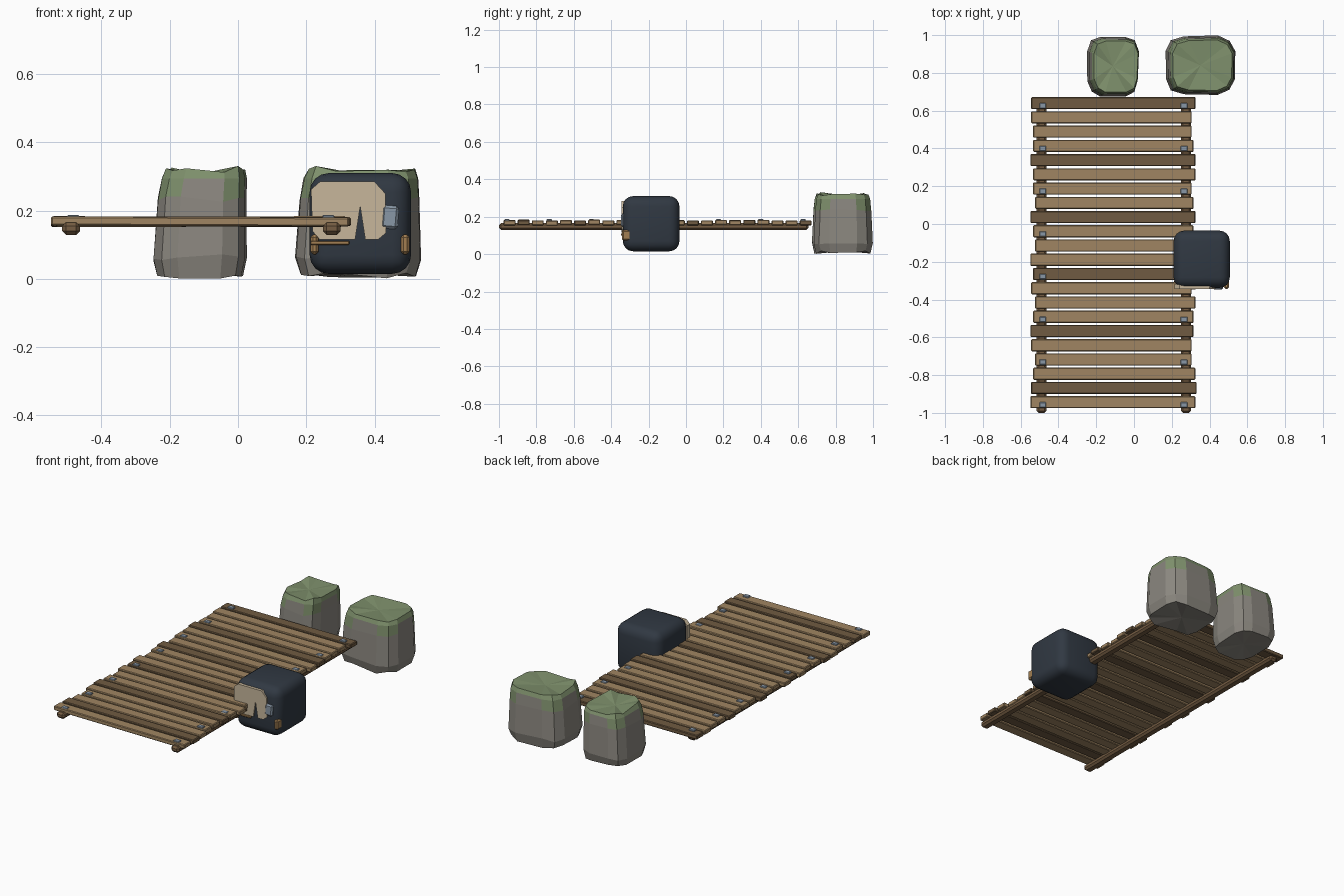
import bpy, bmesh, math, random
from mathutils import Vector, Matrix

cube = bpy.data.objects.get("Cube")
if cube:
    bpy.data.objects.remove(cube, do_unlink=True)
rng = random.Random(4)


def material(name, r, g, b):
    m = bpy.data.materials.new(name)
    m.use_nodes = True
    m.diffuse_color = (r, g, b, 1)
    m.node_tree.nodes["Principled BSDF"].inputs["Base Color"].default_value = (r, g, b, 1)
    return m


WOOD = material("light wood", .35, .235, .122)
DARK_WOOD = material("dark wood", .16, .104, .054)
RAIL_WOOD = material("rail wood", .18, .11, .056)
STONE = material("stone grey", .26, .245, .215)
MOSS = material("moss green", .21, .28, .15)
CHARCOAL = material("charcoal", .03, .04, .055)
CREAM = material("cream", .57, .47, .33)
STEEL = material("blue grey metal", .25, .31, .38)
TAN = material("tan", .36, .21, .085)


def finish(name, bm, *mats):
    bmesh.ops.recalc_face_normals(bm, faces=bm.faces)
    mesh = bpy.data.meshes.new(name)
    bm.to_mesh(mesh)
    bm.free()
    for m in mats:
        mesh.materials.append(m)
    obj = bpy.data.objects.new(name, mesh)
    bpy.context.collection.objects.link(obj)
    return obj


def box(name, lo, hi, mat, bevel=0, segments=1, tilt=0):
    """Bevelled box between two corners, optionally rolled about y."""
    lo, hi = Vector(lo), Vector(hi)
    bm = bmesh.new()
    bmesh.ops.create_cube(bm, size=1)
    bmesh.ops.scale(bm, vec=hi - lo, verts=bm.verts)
    if bevel:
        bmesh.ops.bevel(bm, geom=bm.edges[:], offset=bevel, segments=segments,
                        profile=.5, affect='EDGES')
    bmesh.ops.rotate(bm, matrix=Matrix.Rotation(tilt, 3, 'Y'), verts=bm.verts)
    bmesh.ops.translate(bm, vec=(lo + hi) / 2, verts=bm.verts)
    return finish(name, bm, mat)


# Walkway planks, counted from the back, with a fixing plate on every third one
for i in range(22):
    y = .64 - i * .0754
    left = -.548 + rng.choice((0, .004, .014, .025))
    right = .305 + rng.choice((0, .01, .02, .026))
    z = .168 + rng.uniform(-.002, .002)
    box(f"plank_{i + 1}", (left, y - .032, z - .013), (right, y + .032, z + .013),
        WOOD if i % 4 else DARK_WOOD, .004, tilt=rng.uniform(-.005, .005))
    if i % 3 == 0:
        for side, x in (("right", -.483), ("left", .265)):
            box(f"fixing_{side}_{i + 1}", (x - .018, y - .028, .176),
                (x + .018, y, .187), STEEL, .003)

# Rails carrying the planks
for side, x in (("right", -.489), ("left", .275)):
    box(f"rail_{side}", (x - .026, -1, .129), (x + .026, .655, .166), RAIL_WOOD, .011)


def boulder(name, cx, cy, rx, ry, top_shift, seed):
    """Faceted rounded-square rock: stacked rings, mossy top and upper corners."""
    r = random.Random(seed)
    n = 12
    wobble = [r.uniform(.96, 1.02) for _ in range(n)]
    rings = []
    bm = bmesh.new()
    for z, s, shift in ((.008, .92, 0), (.06, 1, 0), (.23, .95, .4),
                        (.295, .91, .8), (.315, .85, 1)):
        ring = []
        for k in range(n):
            a = math.tau * (k + .5) / n
            c, d = math.cos(a), math.sin(a)
            corner = abs(c * d) * 2
            px = math.copysign(abs(c) ** .55, c) * rx * s * wobble[k]
            py = math.copysign(abs(d) ** .55, d) * ry * s * wobble[k]
            dz = r.uniform(-.007, .012) + (corner - .6) * .012 * (z > .25)
            ring.append(bm.verts.new((cx + px + top_shift * shift, cy + py, max(0, z + dz * (z != .295)))))
        rings.append(ring)
    for level, (low, high) in enumerate(zip(rings, rings[1:])):
        for k in range(n):
            f = bm.faces.new((low[k], low[(k + 1) % n], high[(k + 1) % n], high[k]))
            a = math.tau * (k + 1) / n
            mossy_corner = abs(math.sin(2 * a)) > .5
            f.material_index = int(level == 3 or (level == 2 and mossy_corner))
    # Slightly sunken top and hollow underside
    for ring, z, index in ((rings[-1], .308, 1), (rings[0], .016, 0)):
        hub = bm.verts.new((cx, cy, z))
        for k in range(n):
            bm.faces.new((ring[k], ring[(k + 1) % n], hub)).material_index = index
    return finish(name, bm, STONE, MOSS)


boulder("boulder_right", -.112, .835, .138, .165, .016, 2)
boulder("boulder_left", .352, .84, .192, .162, .01, 7)

# Rounded block body beside the walkway
body = box("block_body", (.21, -.338, .015), (.507, -.035, .31), CHARCOAL, .055, 4)
bpy.context.view_layer.objects.active = body
body.select_set(True)
bpy.ops.object.shade_smooth_by_angle(angle=math.radians(40))
body.select_set(False)

# Cream front panel with a pointed notch in its lower edge
outline = ((.24, .285), (.4, .285), (.432, .25), (.434, .135), (.41, .115),
           (.373, .115), (.358, .212), (.343, .115), (.24, .115),
           (.218, .14), (.214, .262))
bm = bmesh.new()
panel = bm.faces.new([bm.verts.new((x, -.345, z)) for x, z in outline])
back = bmesh.ops.extrude_face_region(bm, geom=[panel])["geom"]
bmesh.ops.translate(bm, vec=(0, .028, 0),
                    verts=[v for v in back if isinstance(v, bmesh.types.BMVert)])
finish("front_panel", bm, CREAM)

# Fittings on the block's front
box("metal_tab", (.42, -.348, .147), (.47, -.325, .215), STEEL, .008, tilt=.08)
box("corner_tab_left", (.477, -.343, .072), (.503, -.295, .13), TAN, .008)
box("corner_tab_right", (.212, -.343, .072), (.236, -.295, .13), TAN, .008)
box("front_strip", (.212, -.348, .1), (.326, -.325, .111), TAN, .002)
